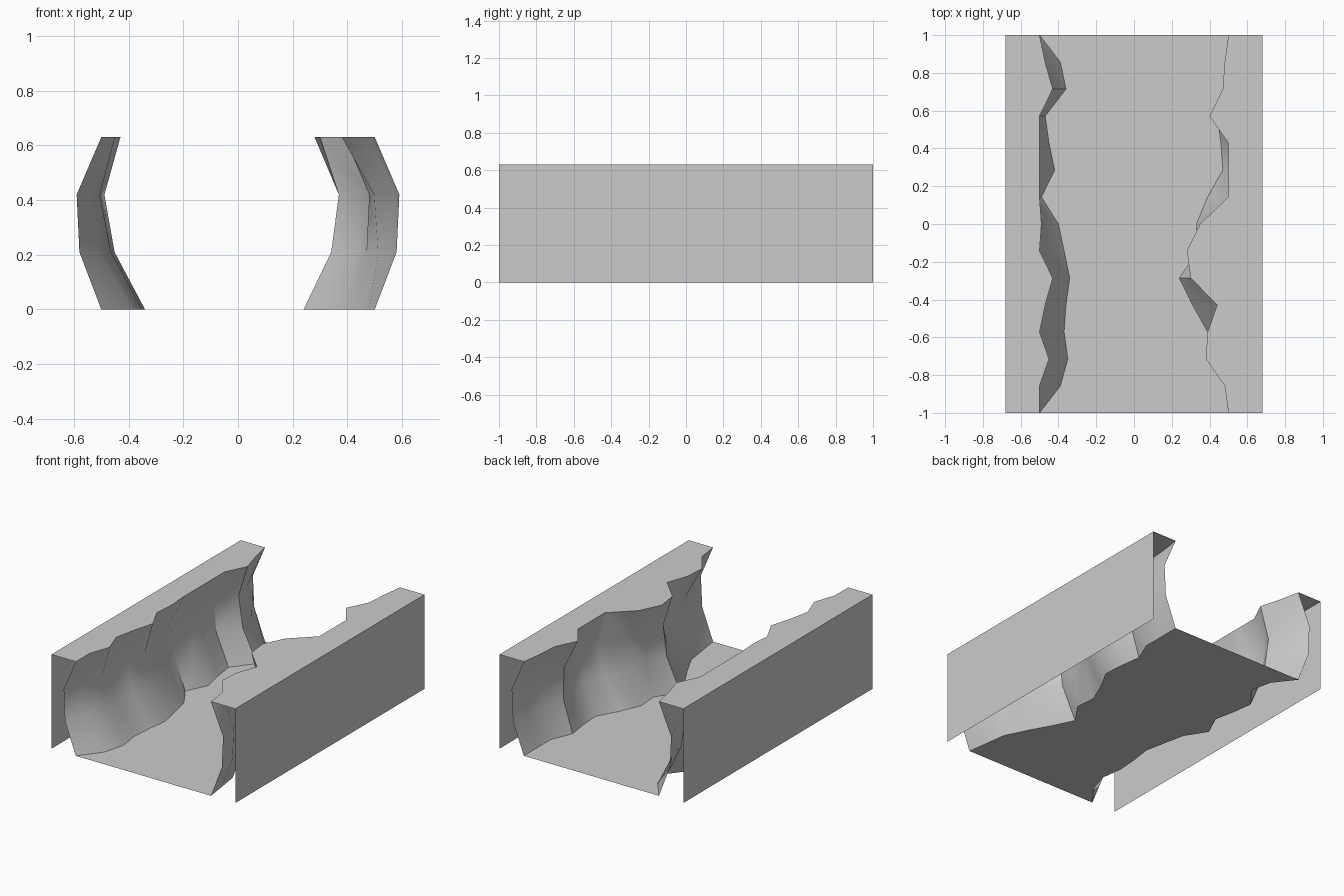
import bpy, bmesh, math
from mathutils import Vector

HEIGHT = 0.63
HALF_WIDTH = 0.68
LEVELS = 4

# Distance of each rock edge from the middle, in hundredths, from front to back
left_foot = [50, 48, 46, 39, 31, 24, 34, 33, 39, 47, 46, 44, 50, 50, 50]
left_rim = [50, 48, 38, 39, 44, 30, 28, 35, 50, 50, 50, 40, 47, 48, 50]
right_foot = [50, 39, 35, 37, 36, 34, 37, 40, 49, 42, 45, 47, 36, 39, 50]
right_rim = [50, 50, 45, 50, 47, 43, 50, 49, 50, 50, 50, 50, 43, 47, 50]
hollow = [0, 0.08, 0.09, 0]      # how far the cliff is worn back at each level

cube = bpy.data.objects.get("Cube")
if cube:
    bpy.data.objects.remove(cube, do_unlink=True)

rock = bpy.data.materials.new("grey rock")
rock.use_nodes = True
rock.diffuse_color = (0.6, 0.6, 0.6, 1)
shader = next(n for n in rock.node_tree.nodes if n.type == 'BSDF_PRINCIPLED')
shader.inputs["Base Color"].default_value = rock.diffuse_color
shader.inputs["Roughness"].default_value = 0.9


def sheet(name, lines, facing, smooth=False):
    """Join neighbouring lines of points with faces turned towards 'facing'."""
    bm = bmesh.new()
    grid = [[bm.verts.new(p) for p in line] for line in lines]
    for a, b in zip(grid, grid[1:]):
        for i in range(len(a) - 1):
            bm.faces.new((a[i], a[i + 1], b[i + 1], b[i]))
    bm.normal_update()
    if sum(f.normal.dot(Vector(facing)) for f in bm.faces) < 0:
        bmesh.ops.reverse_faces(bm, faces=bm.faces[:])
    mesh = bpy.data.meshes.new(name)
    bm.to_mesh(mesh)
    bm.free()
    mesh.materials.append(rock)
    obj = bpy.data.objects.new(name, mesh)
    bpy.context.collection.objects.link(obj)
    if smooth:
        bpy.ops.object.select_all(action='DESELECT')
        obj.select_set(True)
        bpy.context.view_layer.objects.active = obj
        bpy.ops.object.shade_smooth_by_angle(angle=math.radians(35))
    return obj


def rows(distances, side, z):
    """Points along the canyon at one height."""
    last = len(distances) - 1
    return [(side * d / 100, 2 * i / last - 1, z) for i, d in enumerate(distances)]


def cliff_line(foot, rim, side, level):
    """One level of a cliff, blended between its foot and its rim."""
    t = level / (LEVELS - 1)
    # The middle levels follow the average of both edges
    blend = 0 if level == 0 else 1 if level == LEVELS - 1 else 0.35 + 0.3 * (level - 1)
    line = [f + (r - f) * blend + hollow[level] * 100 for f, r in zip(foot, rim)]
    return rows(line, side, HEIGHT * t)


# Cliff, flat ledge and outer wall on each side
for label, side, foot, rim in (("left", 1, left_foot, left_rim),
                               ("right", -1, right_foot, right_rim)):
    cliff = [cliff_line(foot, rim, side, k) for k in range(LEVELS)]
    sheet(label + "_cliff", cliff, (-side, 0, 0), smooth=True)

    outer = [(side * HALF_WIDTH, y, HEIGHT) for _, y, _ in cliff[-1]]
    sheet(label + "_ledge", [cliff[-1], outer], (0, 0, 1))

    x = side * HALF_WIDTH
    sheet(label + "_outer_wall",
          [[(x, -1, z), (x, 1, z)] for z in (0, HEIGHT)], (side, 0, 0))

# Canyon floor between the cliff feet
sheet("canyon_floor", [rows(left_foot, 1, 0), rows(right_foot, -1, 0)], (0, 0, 1))
